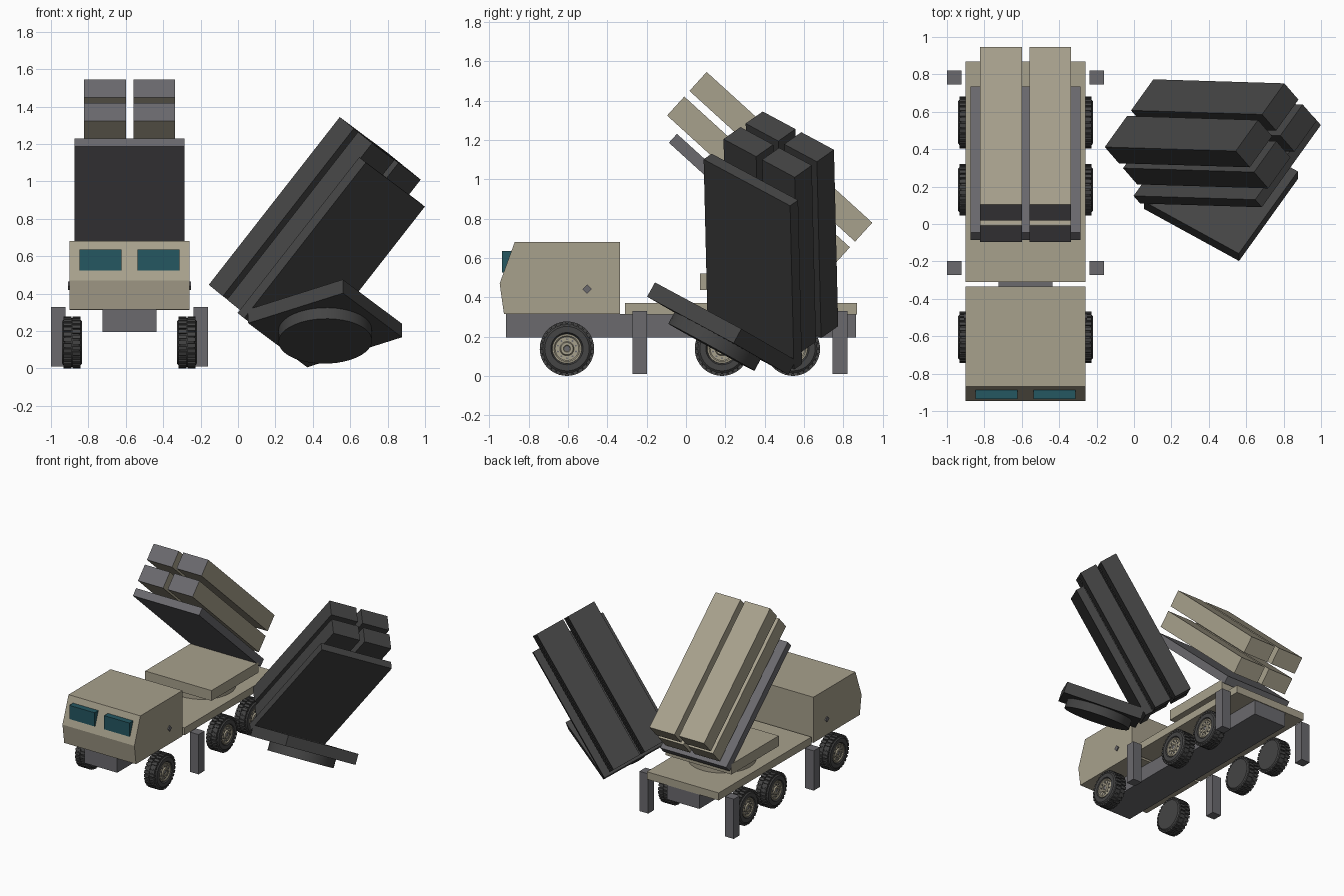
import bpy, bmesh, math
from mathutils import Matrix, Vector

cube = bpy.data.objects.get("Cube")
if cube:
    bpy.data.objects.remove(cube, do_unlink=True)


def material(name, rgb):
    m = bpy.data.materials.new(name)
    m.use_nodes = True
    m.diffuse_color = (*rgb, 1)
    m.node_tree.nodes["Principled BSDF"].inputs["Base Color"].default_value = (*rgb, 1)
    return m


SAND = material("sand paint", (0.39, 0.355, 0.265))
GREY = material("grey steel", (0.145, 0.143, 0.155))
DARK = material("dark rubber", (0.058, 0.058, 0.058))
TEAL = material("teal glass", (0.018, 0.095, 0.12))

CX = -0.58  # truck centre line


def finish(name, bm, mats, smooth=False):
    bmesh.ops.recalc_face_normals(bm, faces=bm.faces)
    me = bpy.data.meshes.new(name)
    bm.to_mesh(me)
    bm.free()
    for m in mats:
        me.materials.append(m)
    if smooth:
        me.polygons.foreach_set("use_smooth", [True] * len(me.polygons))
        me.set_sharp_from_angle(angle=math.radians(35))
    ob = bpy.data.objects.new(name, me)
    bpy.context.collection.objects.link(ob)
    return ob


def add_box(bm, x, y, z, matrix=Matrix()):
    """Box given as (min, max) ranges on each axis."""
    centre = Vector([(a + b) / 2 for a, b in (x, y, z)])
    size = [abs(b - a) for a, b in (x, y, z)]
    m = matrix @ Matrix.Translation(centre) @ Matrix.Diagonal((*size, 1))
    return bmesh.ops.create_cube(bm, size=1, matrix=m)["verts"]


def box(name, x, y, z, mat, matrix=Matrix()):
    bm = bmesh.new()
    add_box(bm, x, y, z, matrix)
    return finish(name, bm, [mat])


def add_cylinder(bm, radius, depth, sides, matrix):
    bmesh.ops.create_cone(bm, cap_ends=True, segments=sides, radius1=radius,
                          radius2=radius, depth=depth, matrix=matrix)


def lathe(bm, profile, steps, matrix):
    """Turn (distance along x, radius) points about the x axis."""
    verts = [bm.verts.new((t, r, 0)) for t, r in profile]
    edges = [bm.edges.new(p) for p in zip(verts, verts[1:])]
    bmesh.ops.spin(bm, geom=verts + edges, axis=(1, 0, 0), cent=(0, 0, 0),
                   angle=math.tau, steps=steps, use_duplicate=False)
    bmesh.ops.remove_doubles(bm, verts=bm.verts, dist=1e-5)
    bmesh.ops.transform(bm, verts=bm.verts, matrix=matrix)


# Truck body
box("chassis", (CX - 0.145, CX + 0.145), (-0.915, 0.865), (0.195, 0.315), GREY)
box("deck", (CX - 0.32, CX + 0.32), (-0.31, 0.87), (0.312, 0.372), SAND)

bm = bmesh.new()
side = [(-0.925, 0.315), (-0.947, 0.47), (-0.87, 0.682), (-0.335, 0.682), (-0.335, 0.315)]
face = bm.faces.new([bm.verts.new((CX - 0.32, y, z)) for y, z in side])
ext = bmesh.ops.extrude_face_region(bm, geom=[face])["geom"]
bmesh.ops.translate(bm, vec=(0.64, 0, 0),
                    verts=[v for v in ext if isinstance(v, bmesh.types.BMVert)])
finish("cab", bm, [SAND])

for s, word in ((-1, "right"), (1, "left")):
    # Windscreen panes and door handles
    box(word + "_window", (CX + s * 0.042, CX + s * 0.268), (-0.935, -0.87), (0.525, 0.635), TEAL)
    bm = bmesh.new()
    add_cylinder(bm, 0.023, 0.012, 4, Matrix.Translation((CX + s * 0.322, -0.503, 0.442))
                 @ Matrix.Rotation(math.pi / 2, 4, "Y"))
    finish(word + "_door_handle", bm, [GREY])
    # Stabiliser legs
    for y, place in ((-0.235, "front"), (0.783, "rear")):
        box(f"{place}_{word}_leg", (CX + s * 0.342, CX + s * 0.42), (y - 0.038, y + 0.038),
            (0.01, 0.33), GREY)

# Wheels
TYRE = [(0, 0), (0, 0.115), (0.015, 0.13), (0.09, 0.13), (0.105, 0.113),
        (0.105, 0.082), (0.092, 0.074), (0.085, 0)]
HUB = [(0.085, 0.076), (0.1, 0.074), (0.1, 0.066), (0.094, 0.06),
       (0.094, 0.036), (0.104, 0.031), (0.104, 0.018), (0.098, 0.015), (0.098, 0)]
BLOCKS, BOLTS = 28, 10
for s, word in ((-1, "right"), (1, "left")):
    for y, place in ((-0.605, "front"), (0.183, "middle"), (0.543, "rear")):
        m = Matrix.Translation((CX + s * 0.255, y, 0.139)) @ Matrix.Diagonal((s, 1, 1, 1))
        bm = bmesh.new()
        lathe(bm, TYRE, 40, m)
        finish(f"{place}_{word}_tyre", bm, [DARK], True)
        bm = bmesh.new()
        for i in range(BLOCKS):
            for row in (0, 1):
                turn = Matrix.Rotation(math.tau * (i + row / 2) / BLOCKS, 4, "X")
                start = 0.008 + row * 0.047
                add_box(bm, (start, start + 0.042), (-0.0105, 0.0105), (0.115, 0.138), m @ turn)
        finish(f"{place}_{word}_tread", bm, [DARK])
        bm = bmesh.new()
        lathe(bm, HUB, 28, m)
        finish(f"{place}_{word}_hub", bm, [SAND], True)
        bm = bmesh.new()
        for i in range(BOLTS):
            turn = Matrix.Rotation(math.tau * i / BOLTS, 4, "X")
            add_cylinder(bm, 0.005, 0.008, 6, m @ turn @ Matrix.Translation((0.096, 0, 0.048))
                         @ Matrix.Rotation(math.pi / 2, 4, "Y"))
        add_cylinder(bm, 0.014, 0.004, 12, m @ Matrix.Translation((0.099, 0, 0))
                     @ Matrix.Rotation(math.pi / 2, 4, "Y"))
        finish(f"{place}_{word}_bolts", bm, [GREY])

# Launcher unit: its origin is the top edge of the upper tubes
TILT = Matrix.Rotation(math.radians(-42.3), 4, "X")


def launcher(name, base, body, steel):
    # Turntable ring and platform
    bm = bmesh.new()
    add_cylinder(bm, 0.25, 0.07, 40, base @ Matrix.Translation((0, 0.265, -1.14)))
    finish(name + "_turntable", bm, [body], True)
    box(name + "_platform", (-0.295, 0.295), (-0.035, 0.565), (-1.108, -1.025), body, base)
    # Tilted backing frame and four tubes with steel front caps
    tilted = base @ TILT
    box(name + "_frame", (-0.295, 0.295), (0.1, 1.157), (-0.395, -0.334), steel, tilted)
    for s, word in ((-1, "right"), (1, "left")):
        for top, level in ((0, "upper"), (-0.169, "lower")):
            bm = bmesh.new()
            add_box(bm, (s * 0.02, s * 0.243), (0, 1.138), (top - 0.13, top))
            bmesh.ops.recalc_face_normals(bm, faces=bm.faces)
            for f in bm.faces:
                f.material_index = int(f.normal.y < -0.5)
            bmesh.ops.transform(bm, verts=bm.verts, matrix=tilted)
            finish(f"{name}_{level}_{word}_tube", bm, [body, steel])


launcher("mounted_launcher", Matrix.Translation((CX, 0.105, 1.545)), SAND, GREY)

# Spare launcher, tipped over beside the truck
across = Vector((0.535, 0.745, -0.40)).normalized()
along = Vector((-0.61, 0.025, -0.79))
along = (along - across * along.dot(across)).normalized()
turn = Matrix((across, along, across.cross(along))).transposed().to_4x4()
launcher("spare_launcher", Matrix.Translation((0.674, 0.571, 1.247)) @ turn @ TILT.inverted(),
         DARK, DARK)
